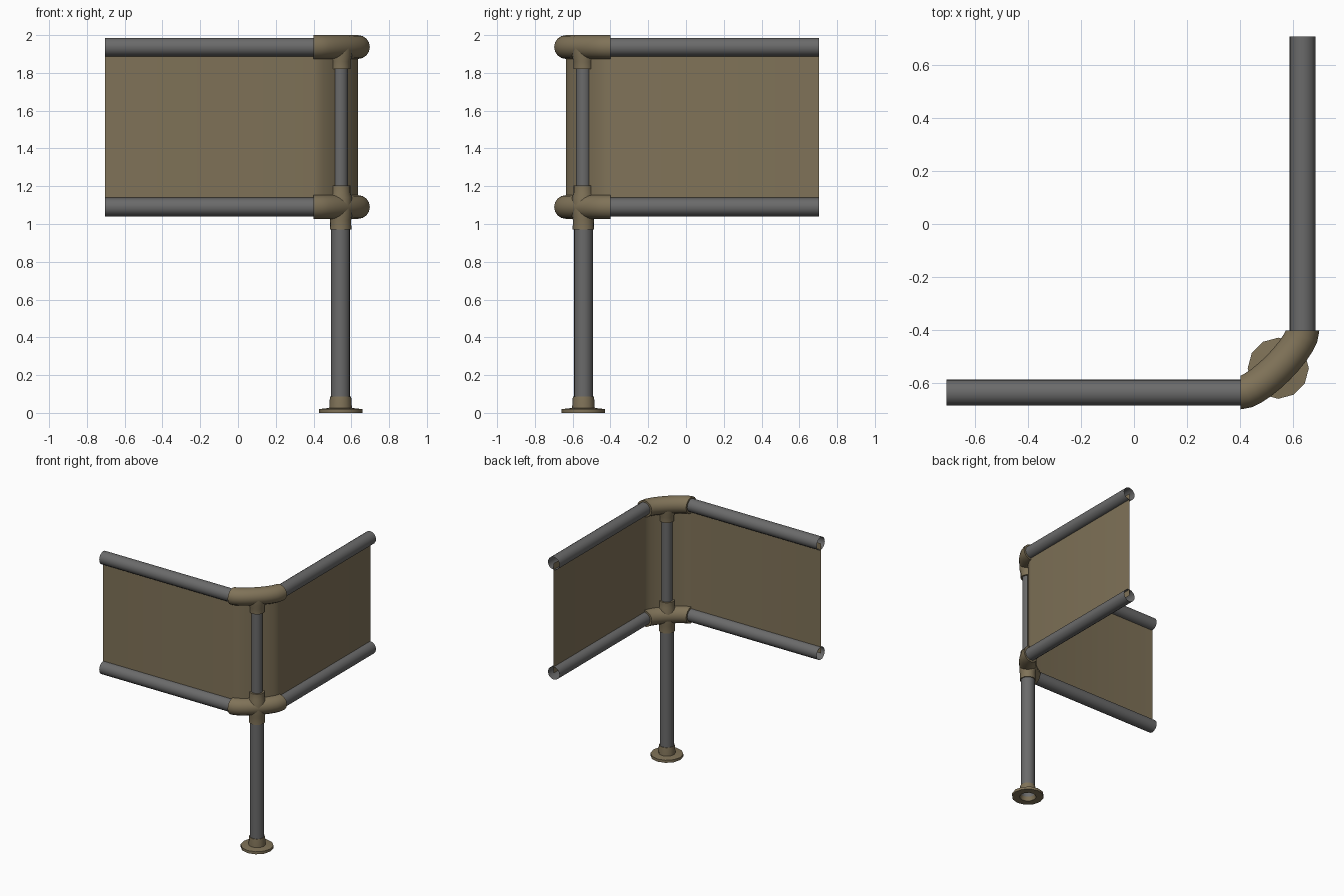
import bpy, bmesh, math
from mathutils import Vector

if "Cube" in bpy.data.objects:
    bpy.data.objects.remove(bpy.data.objects["Cube"])


def material(name, col):
    m = bpy.data.materials.new(name)
    m.diffuse_color = (*col, 1)
    m.use_nodes = True
    m.node_tree.nodes["Principled BSDF"].inputs["Base Color"].default_value = m.diffuse_color
    return m


GREY = material("steel grey", (0.145, 0.145, 0.145))
KHAKI = material("khaki brown", (0.215, 0.17, 0.098))

R = 0.635            # rail offset from the centre
C = 0.543            # post position (x = C, y = -C)
UP, LOW = 1.937, 1.09


def finish(name, bm, mat, angle=40, recalc=True):
    if recalc:
        bmesh.ops.recalc_face_normals(bm, faces=bm.faces)
    me = bpy.data.meshes.new(name)
    bm.to_mesh(me)
    bm.free()
    me.materials.append(mat)
    ob = bpy.data.objects.new(name, me)
    bpy.context.collection.objects.link(ob)
    bpy.ops.object.select_all(action='DESELECT')
    ob.select_set(True)
    bpy.context.view_layer.objects.active = ob
    bpy.ops.object.shade_smooth_by_angle(angle=math.radians(angle))
    return ob


def tube(name, pts, radii, mat, n=16, caps=False):
    """Sweep a circle along pts; radii may vary per point."""
    bm = bmesh.new()
    pts = [Vector(p) for p in pts]
    rings = []
    for i, p in enumerate(pts):
        t = (pts[min(i + 1, len(pts) - 1)] - pts[max(i - 1, 0)]).normalized()
        if caps and i in (0, len(pts) - 1):      # square ends on the elbows
            t = Vector((1, 0, 0)) if i == 0 else Vector((0, 1, 0))
        up = Vector((0, 0, 1))
        side = t.cross(up).normalized()
        rings.append([bm.verts.new(p + radii[i] * (side * math.cos(a) + up * math.sin(a)))
                      for a in (2 * math.pi * k / n for k in range(n))])
    for a, b in zip(rings, rings[1:]):
        for k in range(n):
            bm.faces.new((a[k], a[(k + 1) % n], b[(k + 1) % n], b[k]))
    if caps:
        bm.faces.new(rings[0])
        bm.faces.new(rings[-1])
    return finish(name, bm, mat)


def lathe(name, profile, mat, n=16):
    """Turn a (radius, z) profile around the post axis."""
    bm = bmesh.new()
    rings = [[bm.verts.new((C + r * math.cos(2 * math.pi * k / n),
                            -C + r * math.sin(2 * math.pi * k / n), z))
              for k in range(n)] for r, z in profile]
    for a, b in zip(rings, rings[1:]):
        for k in range(n):
            bm.faces.new((a[k], a[(k + 1) % n], b[(k + 1) % n], b[k]))
    return finish(name, bm, mat)


def corner(steps=10, h=0.065):
    """Plan path of the rounded corner from one rail to the other."""
    p = [Vector(v) for v in ((0.4, -R), (0.4 + h, -R), (R, -0.4 - h), (R, -0.4))]
    out = []
    for i in range(steps + 1):
        t = i / steps
        s = 1 - t
        out.append(p[0] * s**3 + p[1] * 3 * s * s * t + p[2] * 3 * s * t * t + p[3] * t**3)
    return out


path = corner()

# Rails and corner elbows, upper and lower
for label, z in (("upper", UP), ("lower", LOW)):
    tube(label + "_front_rail", [(-0.705, -R, z), (0.41, -R, z)], [0.049] * 2, GREY)
    tube(label + "_side_rail", [(R, -0.41, z), (R, 0.705, z)], [0.049] * 2, GREY)
    tube(label + "_elbow", [(p.x, p.y, z) for p in path], [0.063] * len(path), KHAKI, caps=True)

# Infill panel: thin sheet following rails and corner
bm = bmesh.new()
plan = [Vector((-0.705, -R))] + path + [Vector((R, 0.705))]
cols = [(bm.verts.new((p.x, p.y, LOW)), bm.verts.new((p.x, p.y, UP))) for p in plan]
for a, b in zip(cols, cols[1:]):
    bm.faces.new((a[0], b[0], b[1], a[1]))
finish("infill_panel", bm, KHAKI, recalc=False)

# Post in two diameters
lathe("lower_post", [(0.05, 0.03), (0.05, 1.0)], GREY)
lathe("upper_post", [(0.04, 1.15), (0.04, 1.86)], GREY)

# Sleeves of the tee and cross fittings
lathe("tee_sleeve", [(0.04, 1.82), (0.052, 1.82), (0.052, 1.86), (0.06, 1.89), (0.06, UP)], KHAKI)
lathe("cross_sleeve", [(0.05, 0.97), (0.057, 0.97), (0.056, 1.02), (0.06, 1.04), (0.06, 1.14),
                       (0.053, 1.165), (0.053, 1.205), (0.04, 1.205)], KHAKI)

# Base flange with collar, open underneath
lathe("base_flange", [(0.05, 0.03), (0.06, 0.0), (0.115, 0.0), (0.115, 0.02), (0.06, 0.026),
                      (0.057, 0.075), (0.055, 0.088), (0.05, 0.088)], KHAKI, n=12)
